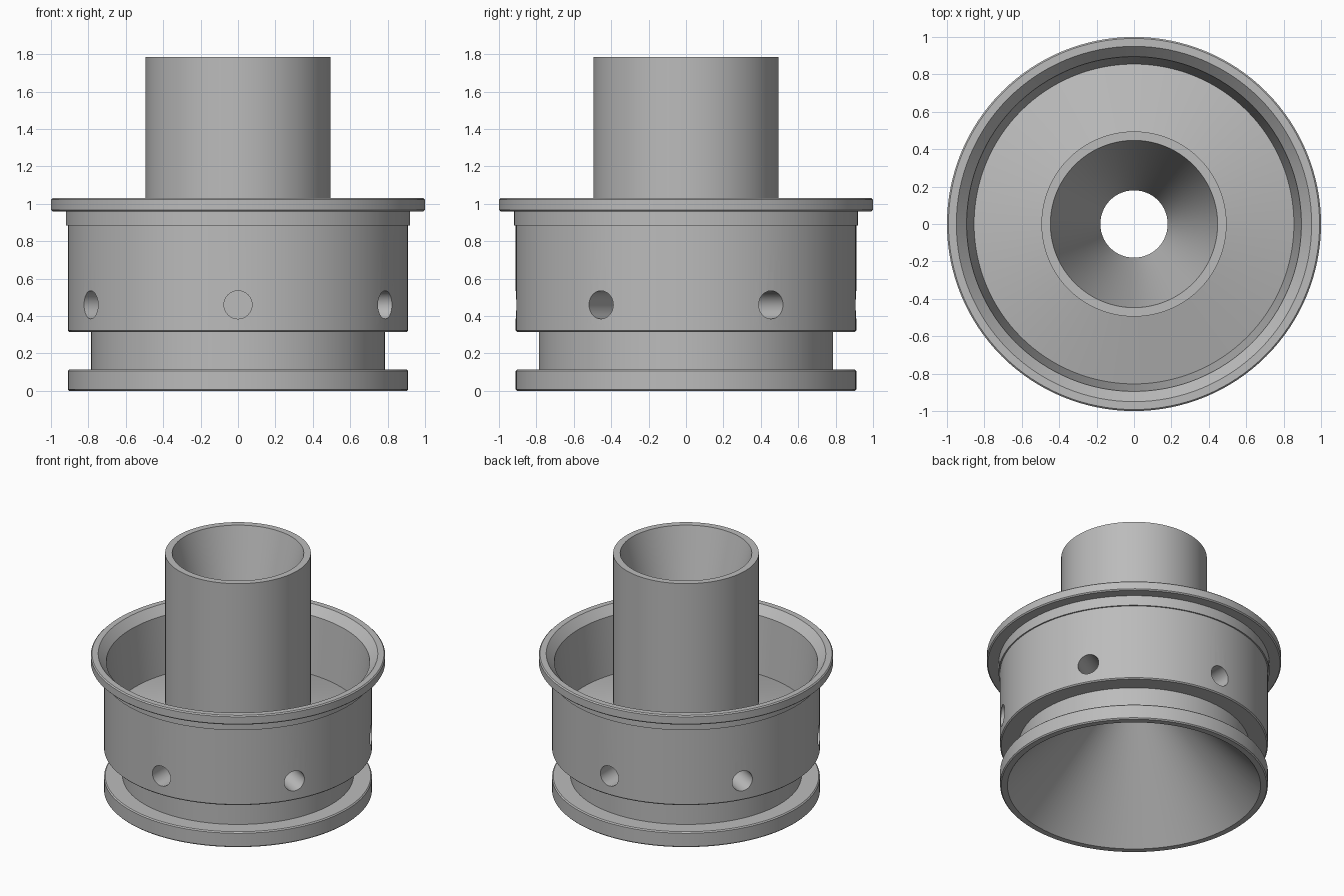
import bpy
import bmesh
from math import radians, cos, sin, pi
from mathutils import Matrix

if "Cube" in bpy.data.objects:
    bpy.data.objects.remove(bpy.data.objects["Cube"], do_unlink=True)

# Single plain grey
grey = bpy.data.materials.new("machined_grey")
GREY = (0.5, 0.5, 0.5, 1)
grey.use_nodes = True
grey.diffuse_color = GREY
grey.node_tree.nodes["Principled BSDF"].inputs["Base Color"].default_value = GREY


def make_object(name, bm):
    bmesh.ops.recalc_face_normals(bm, faces=bm.faces)
    mesh = bpy.data.meshes.new(name)
    bm.to_mesh(mesh)
    bm.free()
    mesh.materials.append(grey)
    obj = bpy.data.objects.new(name, mesh)
    bpy.context.collection.objects.link(obj)
    return obj


def lathe(name, profile, steps=128):
    """Revolve a closed (radius, height) section around z."""
    bm = bmesh.new()
    verts = [bm.verts.new((r, 0, z)) for r, z in profile]
    edges = [bm.edges.new((v, verts[i - 1])) for i, v in enumerate(verts)]
    bmesh.ops.spin(bm, geom=verts + edges, cent=(0, 0, 0), axis=(0, 0, 1),
                   angle=2 * pi, steps=steps, use_merge=True)
    bmesh.ops.remove_doubles(bm, verts=bm.verts, dist=0.0005)
    return make_object(name, bm)


# Section: outer body upward, cup, tube, then the double funnel downward
C = 0.008
section = [
    (0.86, 0), (0.91 - C, 0), (0.91, C),                    # base flange
    (0.91, 0.115 - C), (0.91 - C, 0.115), (0.785, 0.115),
    (0.785, 0.315), (0.91 - C, 0.315), (0.91, 0.315 + C),   # groove and body
    (0.91, 0.885), (0.92, 0.885), (0.92, 0.96),             # step below rim
    (1 - C, 0.96), (1, 0.96 + C), (1, 1.03 - C), (1 - C, 1.03),
    (0.95, 1.03), (0.895, 0.97), (0.855, 0.55),             # cup wall
    (0.495, 0.64), (0.495, 1.785), (0.447, 1.785),          # cup floor and tube
    (0.18, 0.72),                                           # throat
]
body = lathe("flanged_funnel_body", section)

# Six blind radial holes around the body
bm = bmesh.new()
for i in range(6):
    a = radians(60 * i - 90)
    place = (Matrix.Translation((0.8 * cos(a), 0.8 * sin(a), 0.46))
             @ Matrix.Rotation(a, 4, 'Z') @ Matrix.Rotation(pi / 2, 4, 'Y'))
    bmesh.ops.create_cone(bm, cap_ends=True, segments=32, radius1=0.075,
                          radius2=0.075, depth=0.4, matrix=place)
cutter = make_object("hole_cutter", bm)
cutter.hide_render = True

cut = body.modifiers.new("radial_holes", 'BOOLEAN')
cut.operation = 'DIFFERENCE'
cut.solver = 'EXACT'
cut.object = cutter

bpy.ops.object.select_all(action='DESELECT')
body.select_set(True)
bpy.context.view_layer.objects.active = body
bpy.ops.object.modifier_apply(modifier=cut.name)
bpy.data.objects.remove(cutter, do_unlink=True)
bpy.ops.object.shade_smooth_by_angle(angle=radians(30))
